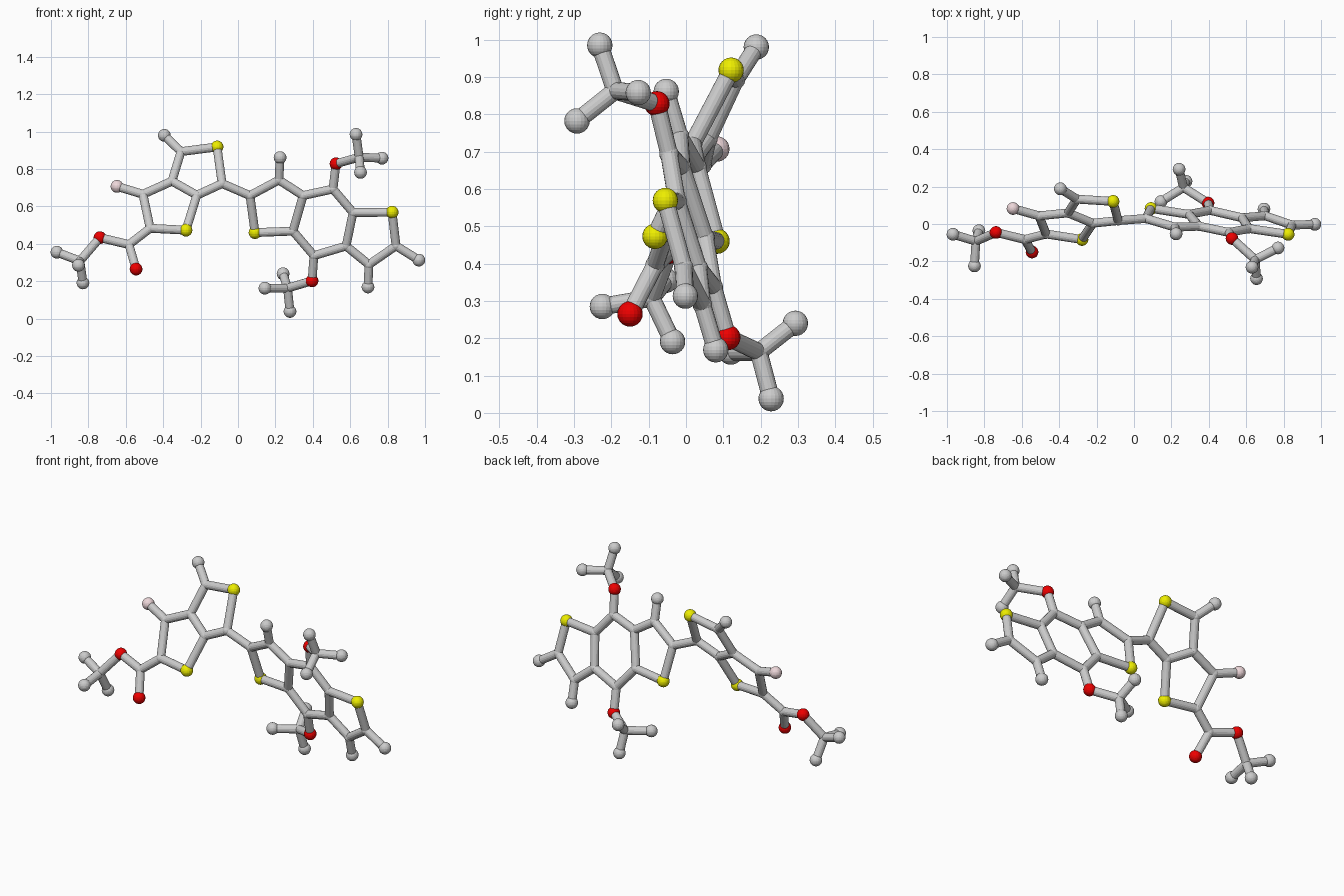
import bpy
from mathutils import Vector

if "Cube" in bpy.data.objects:
    bpy.data.objects.remove(bpy.data.objects["Cube"])

BALL_R, JOINT_R, STICK_R = 0.034, 0.026, 0.0235


def material(name, rgb):
    m = bpy.data.materials.new(name)
    m.diffuse_color = (*rgb, 1)
    m.use_nodes = True
    m.node_tree.nodes["Principled BSDF"].inputs["Base Color"].default_value = m.diffuse_color
    return m


yellow = material("yellow", (0.85, 0.85, 0.0))
red = material("red", (0.85, 0.0, 0.0))
pink = material("pink", (0.85, 0.68, 0.70))


# the two flat ring systems: y follows from x and z
def left(x, z):
    return (x, -0.358 - 0.128 * x + 0.506 * z, z)


def right(x, z):
    return (x, 0.230 - 0.1456 * x - 0.2905 * z, z)


P = {
    # left fused rings
    "la": left(-.305, .893), "lS1": left(-.112, .918), "lb": left(-.085, .722),
    "lc": left(-.22, .66), "ld": left(-.353, .735), "le": left(-.508, .665),
    "lf": left(-.47, .483), "lS2": left(-.278, .473),
    "lm": left(-.394, .98), "lF": left(-.647, .707),
    # left branch
    "lg": left(-.583, .396), "lO1": (-.545, -.15, .265), "lO2": (-.738, -.045, .433),
    "lq": (-.845, -.092, .308), "lq1": (-.968, -.055, .355),
    "lq2": (-.829, -.036, .191), "lq3": (-.853, -.224, .285),
    # right fused rings
    "ra": right(.064, .658), "rb": right(.219, .741), "rc": right(.348, .658),
    "rd": right(.294, .468), "rS1": right(.091, .46), "re": right(.508, .693),
    "rf": right(.615, .567), "rg": right(.578, .388), "rh": right(.406, .337),
    "rS2": right(.824, .569), "ri": right(.845, .389), "rj": right(.70, .289),
    "rm1": right(.225, .861), "rm2": right(.967, .313), "rm3": right(.695, .169),
    # upper branch
    "uO": (.524, -.078, .828), "uq": (.648, -.19, .863), "uq1": (.631, -.231, .985),
    "uq2": (.77, -.128, .858), "uq3": (.655, -.292, .782),
    # lower branch
    "dO": (.396, .112, .202), "dq": (.265, .195, .163), "dq1": (.144, .12, .163),
    "dq2": (.241, .293, .24), "dq3": (.278, .228, .038),
}

# chains of connected points
CHAINS = """lm la lS1 lb lc ld la
lc lS2 lf le ld
le lF
lf lg lO2 lq lq1
lg lO1
lq2 lq lq3
lb ra rb rc rd rS1 ra
rb rm1
rc re rf rg rh rd
rf rS2 ri rj rg
ri rm2
rj rm3
re uO uq uq1
uq2 uq uq3
rh dO dq dq1
dq2 dq dq3"""


def stick(a, b):
    a, b = Vector(P[a]), Vector(P[b])
    d = b - a
    bpy.ops.mesh.primitive_cylinder_add(
        vertices=16, radius=STICK_R, depth=d.length, location=(a + b) / 2,
        rotation=d.to_track_quat('Z', 'Y').to_euler())
    bpy.context.object.name = "stick"


# sticks
degree = {k: 0 for k in P}
for line in CHAINS.splitlines():
    names = line.split()
    for a, b in zip(names, names[1:]):
        stick(a, b)
        degree[a] += 1
        degree[b] += 1

# balls: large at coloured points and ends, small at inner joints
for k, p in P.items():
    mat = yellow if "S" in k else red if "O" in k else pink if "F" in k else None
    big = mat is not None or degree[k] == 1
    bpy.ops.mesh.primitive_uv_sphere_add(
        segments=20, ring_count=12, radius=BALL_R if big else JOINT_R, location=p)
    ob = bpy.context.object
    ob.name = "ball" if big else "joint"
    if mat:
        ob.data.materials.append(mat)
